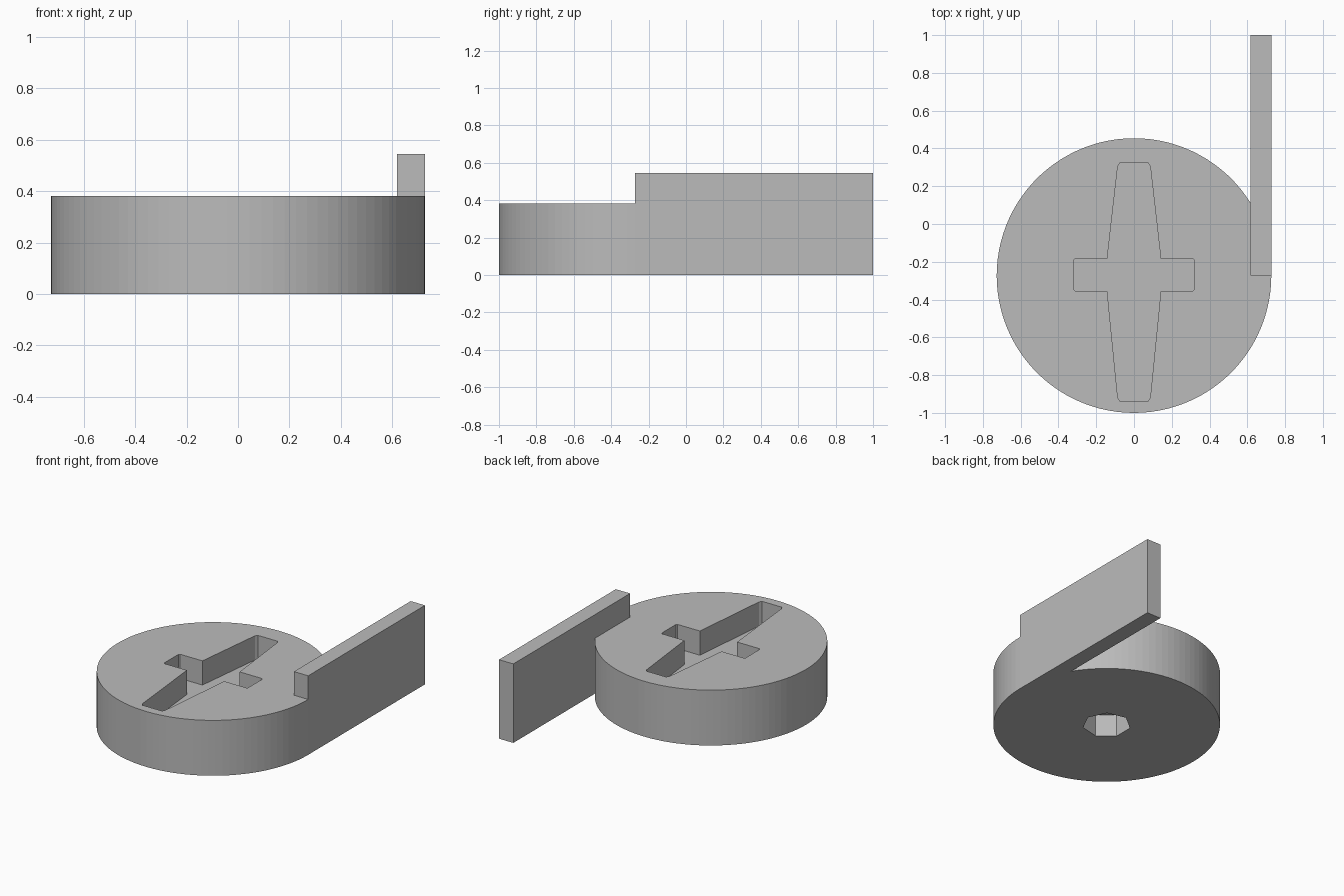
import bpy, bmesh, math

if "Cube" in bpy.data.objects:
    bpy.data.objects.remove(bpy.data.objects["Cube"])

R, CY, H = 0.727, -0.273, 0.382      # disc radius, centre in y, height

grey = bpy.data.materials.new("plain grey")
grey.diffuse_color = (0.5, 0.5, 0.5, 1)
grey.use_nodes = True
grey.node_tree.nodes["Principled BSDF"].inputs["Base Color"].default_value = grey.diffuse_color


def prism(name, outline, z0, z1):
    """Extrude a closed outline from z0 to z1."""
    bm = bmesh.new()
    base = bm.faces.new([bm.verts.new((x, y, z0)) for x, y in outline])
    top = bmesh.ops.extrude_face_region(bm, geom=[base])["geom"]
    bmesh.ops.translate(bm, vec=(0, 0, z1 - z0),
                        verts=[v for v in top if isinstance(v, bmesh.types.BMVert)])
    bmesh.ops.recalc_face_normals(bm, faces=bm.faces)
    mesh = bpy.data.meshes.new(name)
    bm.to_mesh(mesh)
    bm.free()
    mesh.materials.append(grey)
    obj = bpy.data.objects.new(name, mesh)
    bpy.context.collection.objects.link(obj)
    return obj


def ring(radius, sides):
    return [(radius * math.cos(2 * math.pi * i / sides),
             CY + radius * math.sin(2 * math.pi * i / sides)) for i in range(sides)]


def combine(target, other, operation):
    """Apply a boolean and remove the helper."""
    mod = target.modifiers.new(operation, 'BOOLEAN')
    mod.operation, mod.object, mod.solver = operation, other, 'EXACT'
    bpy.context.view_layer.objects.active = target
    bpy.ops.object.modifier_apply(modifier=mod.name)
    bpy.data.objects.remove(other)


# Round body
body = prism("disc_with_lever", ring(R, 100), 0, H)

# Upright lever, tangent to the disc edge
lever = prism("lever", [(0.618, CY), (R, CY), (R, 1), (0.618, 1)], 0, 0.545)
combine(body, lever, 'UNION')

# Cross-shaped recess in the top: half outline mirrored in x
half = [(0.075, -0.937), (0.086, -0.92), (0.142, -0.354), (0.313, -0.354),
        (0.32, -0.347), (0.32, -0.192), (0.313, -0.185), (0.142, -0.185),
        (0.086, 0.306), (0.075, 0.323)]
cross = half + [(-x, y) for x, y in reversed(half)]
combine(body, prism("recess_cutter", cross, H - 0.167, H + 0.1), 'DIFFERENCE')

# Seven-sided blind shaft hole in the underside
combine(body, prism("hole_cutter", ring(0.155, 7), -0.1, 0.155), 'DIFFERENCE')
